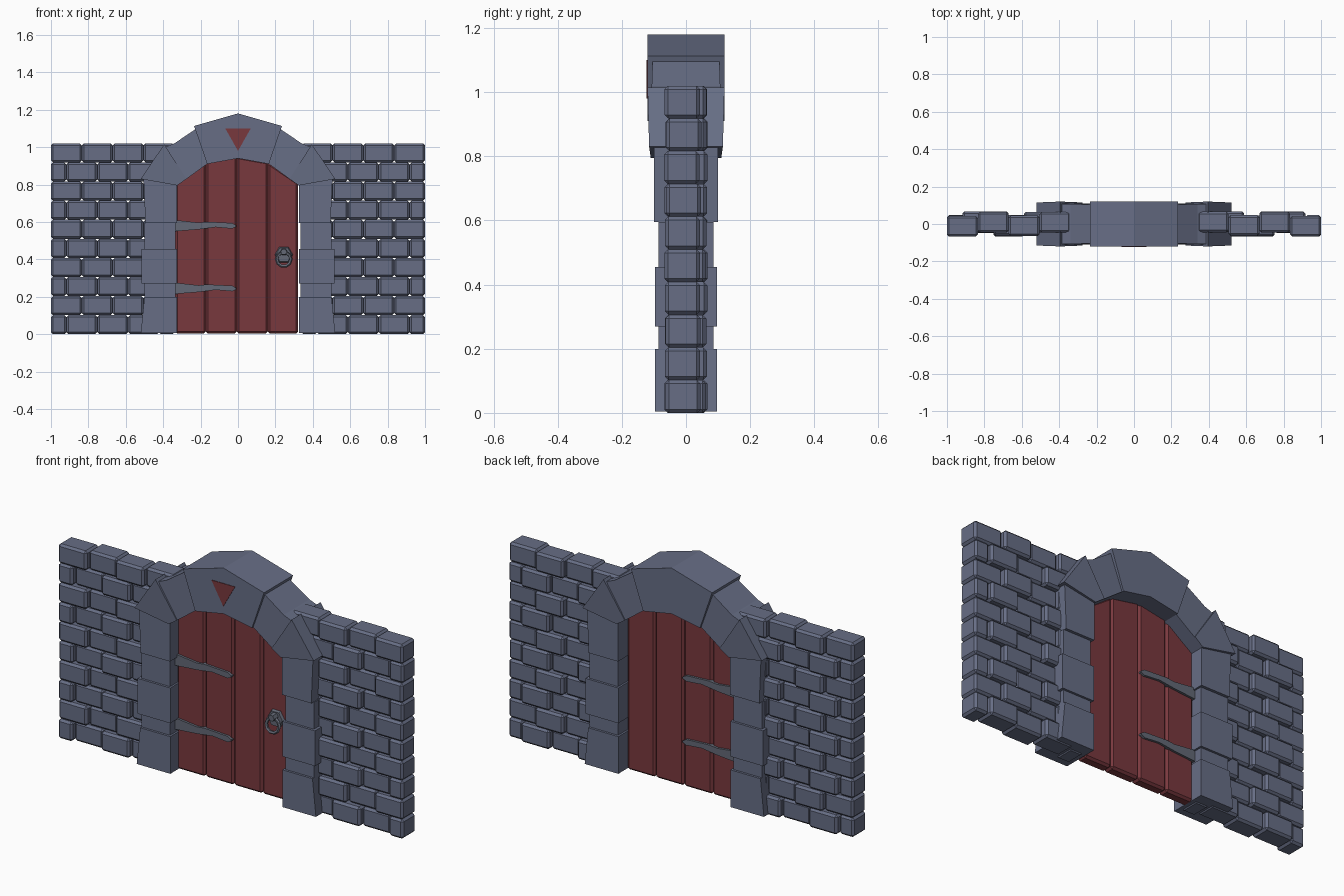
import bpy, bmesh, math, random
from mathutils import Matrix

random.seed(4)
if "Cube" in bpy.data.objects:
    bpy.data.objects.remove(bpy.data.objects["Cube"])


def material(name, colour):
    m = bpy.data.materials.new(name)
    m.use_nodes = True
    m.diffuse_color = (*colour, 1)
    m.node_tree.nodes["Principled BSDF"].inputs["Base Color"].default_value = (*colour, 1)
    return m


STONE = material("blue grey stone", (0.135, 0.155, 0.235))
RED = material("dark red wood", (0.19, 0.04, 0.048))
IRON = material("grey iron", (0.125, 0.14, 0.18))


def finish(bm, name, mat):
    bmesh.ops.recalc_face_normals(bm, faces=bm.faces)
    mesh = bpy.data.meshes.new(name)
    bm.to_mesh(mesh)
    bm.free()
    mesh.materials.append(mat)
    ob = bpy.data.objects.new(name, mesh)
    bpy.context.collection.objects.link(ob)
    return ob


def prism(bm, profile, side=1, y=0):
    """Front outline of (x, z, half depth) points, extruded both ways from y."""
    front = [bm.verts.new((side * x, y - d, z)) for x, z, d in profile]
    back = [bm.verts.new((side * x, y + d, z)) for x, z, d in profile]
    faces = [bm.faces.new(front), bm.faces.new(back)]
    for i in range(len(front)):
        j = (i + 1) % len(front)
        faces.append(bm.faces.new((front[i], front[j], back[j], back[i])))
    return faces


def flat(points, depth):
    return [(x, z, depth) for x, z in points]


def box(x0, x1, z0, z1, depth):
    return flat([(x0, z0), (x1, z0), (x1, z1), (x0, z1)], depth)


def chamfer(ob, width):
    mod = ob.modifiers.new("chamfer", "BEVEL")
    mod.width = width
    mod.segments = 1


# Brick walls in running bond, each brick slightly out of line
ROWS, ROW, BRICK, INNER = 10, 0.102, 0.165, 0.34
for side, label in ((-1, "right"), (1, "left")):
    bm = bmesh.new()
    for r in range(ROWS):
        joints = [INNER + BRICK * i for i in range(5)]
        if r % 2 == 0:
            joints = [INNER] + [j + BRICK / 2 for j in joints[:4]] + [1.0]
        for n, (a, b) in enumerate(zip(joints, joints[1:])):
            shift = 0.01 if (r + n) % 2 else -0.01
            shift += random.uniform(-0.003, 0.003)
            prism(bm, box(a, b, r * ROW, (r + 1) * ROW, 0.055), side, shift)
    chamfer(finish(bm, label + "_brick_wall", STONE), 0.011)

# Door jambs: stacked blocks (z range, inner x, outer x at bottom and top, half depth)
JAMB = [
    (0.005, 0.20, 0.325, 0.52, 0.50, 0.097),
    (0.20, 0.27, 0.335, 0.50, 0.50, 0.085),
    (0.27, 0.455, 0.325, 0.515, 0.515, 0.097),
    (0.455, 0.595, 0.335, 0.50, 0.50, 0.085),
]
for side, label in ((-1, "right"), (1, "left")):
    bm = bmesh.new()
    for z0, z1, inner, low, high, d in JAMB:
        prism(bm, flat([(inner, z0), (low, z0), (high, z1), (inner, z1)], d), side)
    prism(bm, flat([(0.325, 0.595), (0.495, 0.595), (0.505, 0.83), (0.325, 0.80)], 0.1), side)
    finish(bm, label + "_jamb", STONE)

    # Arch stones between jamb and keystone
    bm = bmesh.new()
    prism(bm, [(0.325, 0.795, 0.11), (0.52, 0.83, 0.115),
               (0.395, 1.015, 0.12), (0.275, 0.83, 0.115)], side)
    prism(bm, [(0.275, 0.83, 0.11), (0.39, 1.0, 0.108), (0.34, 1.02, 0.107),
               (0.222, 1.10, 0.104), (0.165, 0.91, 0.11)], side)
    finish(bm, label + "_arch_stones", STONE)

# Keystone with its painted triangle on the front
bm = bmesh.new()
prism(bm, flat([(-0.165, 0.91), (0, 0.94), (0.165, 0.91),
                (0.235, 1.113), (0, 1.18), (-0.235, 1.113)], 0.12))
finish(bm, "keystone", STONE)
bm = bmesh.new()
prism(bm, flat([(-0.068, 1.10), (0.068, 1.10), (0, 0.98)], 0.003), y=-0.12)
finish(bm, "keystone_triangle", RED)

# Door planks, tops tucked behind the arch
bm = bmesh.new()
for x0, x1, top0, top1 in ((-0.335, -0.172, 0.81, 0.92), (-0.172, -0.006, 0.92, 0.95),
                           (-0.006, 0.16, 0.95, 0.92), (0.16, 0.322, 0.92, 0.81)):
    prism(bm, flat([(x0, 0.003), (x1, 0.003), (x1, top1), (x0, top0)], 0.03))
chamfer(finish(bm, "door_planks", RED), 0.011)

# Hinge straps wrapping both faces of the door
STRAP = [(-0.335, 0.03), (-0.21, 0.016), (-0.165, 0.021), (-0.03, 0.014), (-0.01, 0.002)]
LOWER = [(-0.01, -0.006), (-0.03, -0.016), (-0.12, -0.008), (-0.21, -0.02), (-0.335, -0.03)]
for z, label in ((0.58, "upper"), (0.245, "lower")):
    bm = bmesh.new()
    prism(bm, flat([(x, z + h) for x, h in STRAP + LOWER], 0.042))
    finish(bm, label + "_hinge_strap", IRON)

# Door handle: hexagonal plate, knob and hanging ring
HX, HZ = 0.245, 0.425
bm = bmesh.new()
for radius, z, depth, y in ((0.05, HZ, 0.008, -0.035), (0.02, HZ + 0.015, 0.02, -0.055)):
    bmesh.ops.create_cone(
        bm, cap_ends=True, segments=6, radius1=radius, radius2=radius * 0.85, depth=depth * 2,
        matrix=Matrix.Translation((HX, y, z)) @ Matrix.Rotation(math.pi / 2, 4, "X")
        @ Matrix.Rotation(math.pi / 6, 4, "Z"))
finish(bm, "handle_plate", IRON)
bpy.ops.mesh.primitive_torus_add(
    major_segments=10, minor_segments=5, major_radius=0.038, minor_radius=0.009,
    location=(HX, -0.062, HZ - 0.025), rotation=(math.radians(82), 0, 0))
ring = bpy.context.object
ring.name = "handle_ring"
ring.data.materials.append(IRON)
